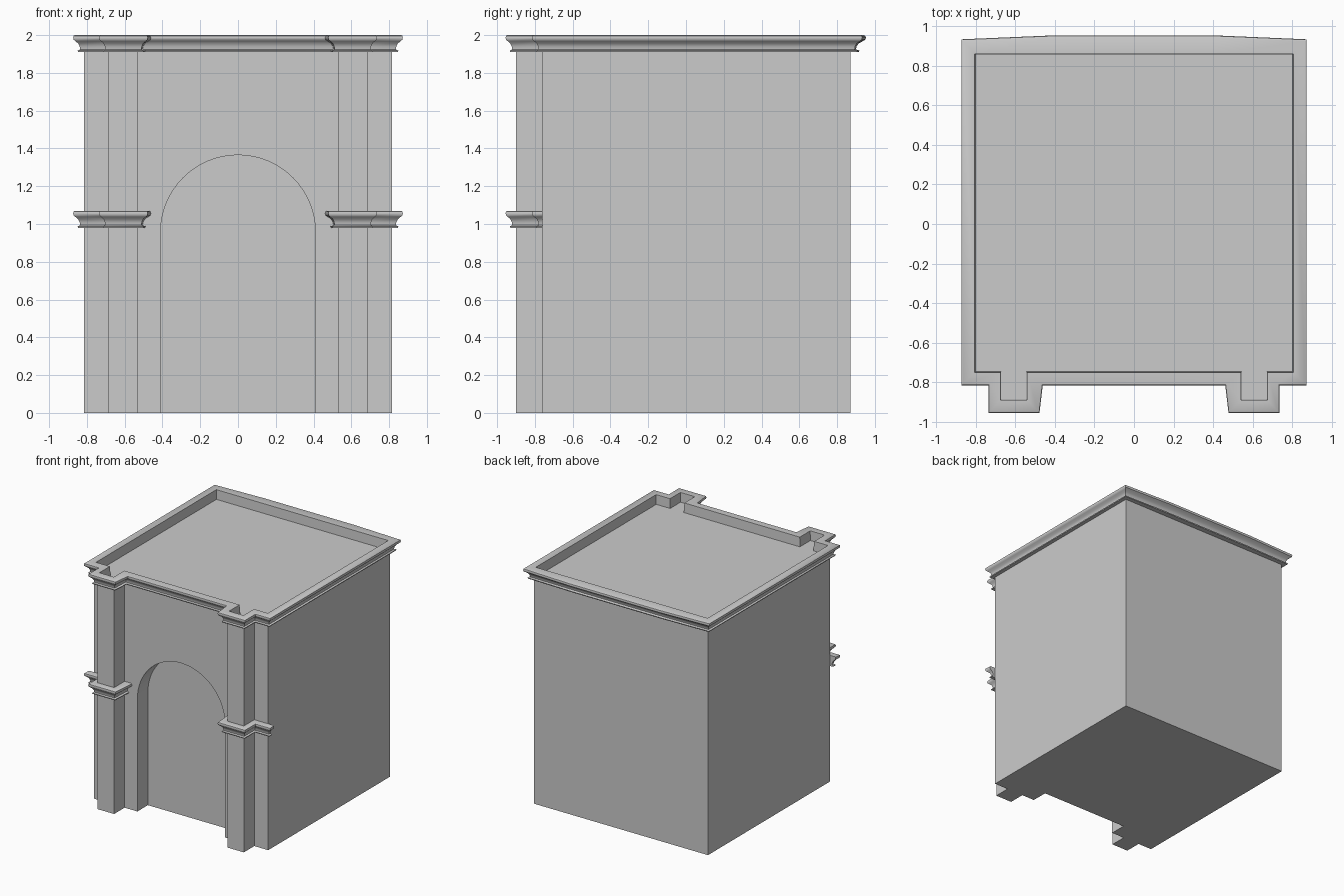
import bpy, bmesh, math
from mathutils import Vector

if "Cube" in bpy.data.objects:
    bpy.data.objects.remove(bpy.data.objects["Cube"])

HALF, FRONT, BACK = 0.815, -0.76, 0.87        # wall block footprint
P_IN, P_OUT, P_FRONT = 0.53, 0.685, -0.90     # pilaster footprint
ROOF = 1.92


def make_object(name, bm):
    bmesh.ops.recalc_face_normals(bm, faces=bm.faces)
    mesh = bpy.data.meshes.new(name)
    bm.to_mesh(mesh)
    bm.free()
    obj = bpy.data.objects.new(name, mesh)
    bpy.context.collection.objects.link(obj)
    return obj


def prism(name, points, direction):
    """Extrude a planar outline along a vector."""
    bm = bmesh.new()
    face = bm.faces.new([bm.verts.new(p) for p in points])
    ext = bmesh.ops.extrude_face_region(bm, geom=[face])
    verts = [g for g in ext["geom"] if isinstance(g, bmesh.types.BMVert)]
    bmesh.ops.translate(bm, verts=verts, vec=direction)
    return make_object(name, bm)


def moulding(name, path, profile, closed):
    """Sweep (offset, z) profile along a path of (x, y, x_scale, y_scale), mitred."""
    bm = bmesh.new()
    n = len(path)
    pts = [Vector(p[:2]) for p in path]

    def normal(i):
        d = (pts[(i + 1) % n] - pts[i % n]).normalized()
        return Vector((d.y, -d.x))

    rings = []
    for i in range(n):
        a = normal(i - 1) if closed or i > 0 else normal(i)
        b = normal(i) if closed or i < n - 1 else a
        mitre = (a + b) / (1 + a.dot(b))
        sx, sy = path[i][2:]
        ring = []
        for off, z in profile:
            fx, fy = (sx, sy) if off > 0 else (1, 1)
            ring.append(bm.verts.new((pts[i].x + mitre.x * off * fx,
                                      pts[i].y + mitre.y * off * fy, z)))
        rings.append(ring)
    m = len(profile)
    for i in range(n if closed else n - 1):
        r, s = rings[i], rings[(i + 1) % n]
        for j in range(m - 1):
            bm.faces.new((r[j], s[j], s[j + 1], r[j + 1]))
    if not closed:
        bm.faces.new(rings[0])
        bm.faces.new(rings[-1])
    return make_object(name, bm)


# Outline of walls and pilasters, counter-clockwise, with moulding scales
right_front = [(P_IN, FRONT, 1.25, 1), (P_IN, P_FRONT, 0.95, 1), (P_OUT, P_FRONT, 0.9, 1),
               (P_OUT, FRONT, 0.9, 1), (HALF, FRONT, 1.05, 1)]
right_back = [(HALF, BACK, 1.05, 1.15), (0.42, BACK, 1, 1.5)]   # slight bow at the back
right = right_front + right_back
left = [(-x, y, sx, sy) for x, y, sx, sy in reversed(right)]
outline = right + left

# Wall block with pilasters
walls = prism("walls", [(p[0], p[1], 0) for p in outline], (0, 0, ROOF))

# Arched recess
arch = [(-0.41, -0.62, -0.2), (0.41, -0.62, -0.2)]
arch += [(0.41 * math.cos(math.pi * i / 32), -0.62, 0.955 + 0.41 * math.sin(math.pi * i / 32))
         for i in range(33)]
cutter = prism("arch_cutter", arch, (0, -0.4, 0))
cutter.hide_render = True
cutter.hide_set(True)
cut = walls.modifiers.new("arch", "BOOLEAN")
cut.operation = "DIFFERENCE"
cut.solver = "EXACT"
cut.object = cutter

# Moulding profile shared by cornice and pilaster bands
shape = [(0.0, 0.0), (0.030, 0.0), (0.032, 0.008), (0.020, 0.014), (0.022, 0.030),
         (0.030, 0.046), (0.044, 0.058), (0.053, 0.066), (0.055, 0.076), (0.053, 0.086),
         (0.047, 0.090)]

# Cornice with a flat rim standing above the roof
cornice = moulding("cornice", outline,
                   [(o, z + 1.91) for o, z in shape] + [(-0.010, 2.0), (-0.014, ROOF)], True)

# Bands halfway up each pilaster, running on to the wall corner
band_path = list(reversed(right_front))
band_path = right_front + [(HALF, FRONT + 0.001, 1, 1)]
bands = moulding("pilaster_band", band_path,
                 [(o, z + 0.98) for o, z in shape] + [(0.0, 1.07)], False)
bands.modifiers.new("mirror", "MIRROR")

# Smooth the mouldings, keep corners sharp
bpy.ops.object.select_all(action="DESELECT")
for obj in (cornice, bands):
    obj.select_set(True)
    bpy.context.view_layer.objects.active = obj
bpy.ops.object.shade_smooth_by_angle(angle=math.radians(40))
